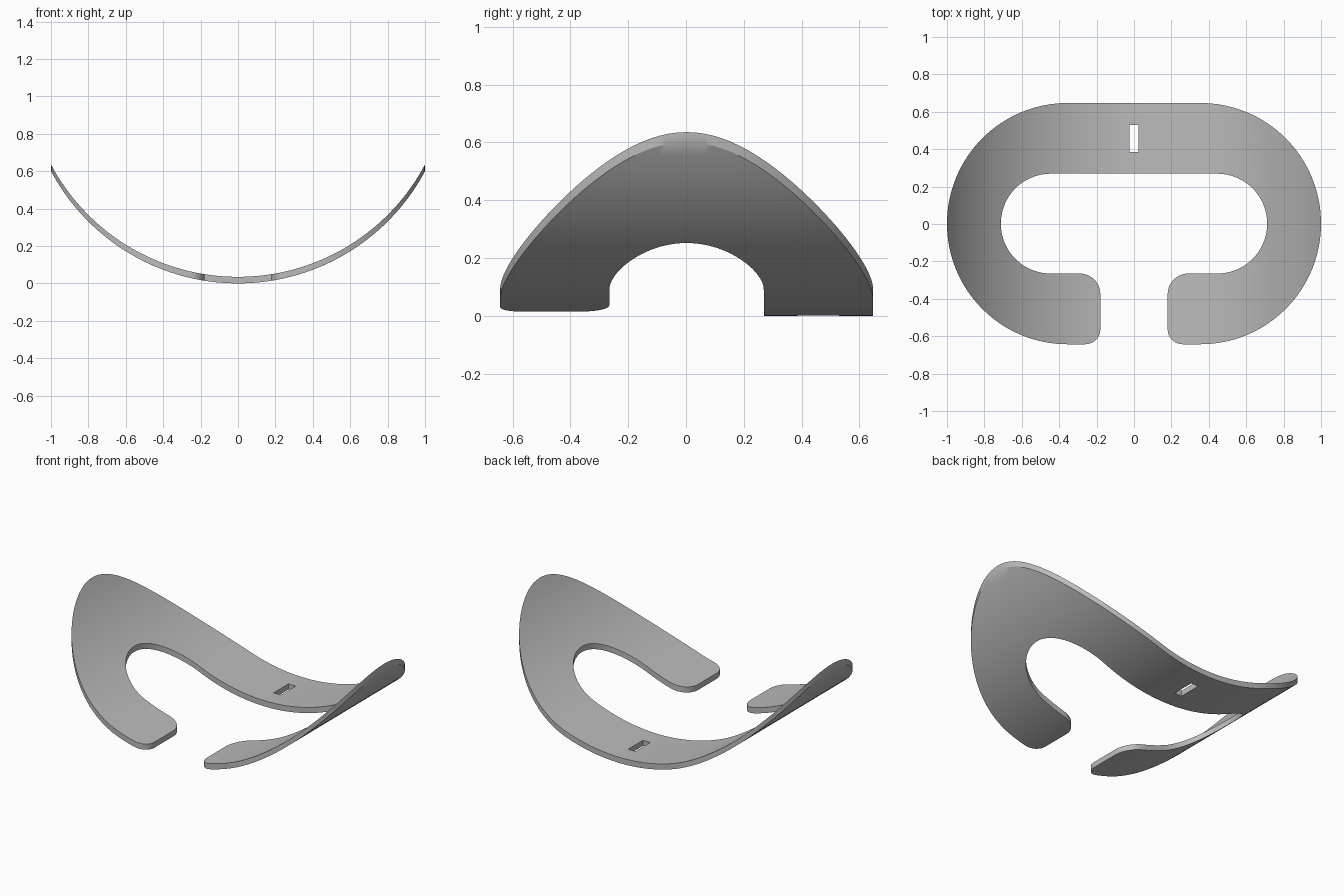
import bpy
import bmesh
import math

cube = bpy.data.objects.get("Cube")
if cube:
    bpy.data.objects.remove(cube, do_unlink=True)

BEND_RADIUS = 1.133
THICKNESS = 0.035
SLOT = (0.025, 0.385, 0.53)   # half width, front y, back y


def arc(cx, cy, radius, start, end, steps):
    """Points on an arc, angles in degrees."""
    angles = [math.radians(start + (end - start) * i / steps) for i in range(steps + 1)]
    return [(cx + radius * math.cos(a), cy + radius * math.sin(a)) for a in angles]


# Left half of the open ring: outer edge, rounded tip, inner edge
half = arc(0.355, 0.002, 0.645, 90, -90, 64)
half += arc(0.26, -0.563, 0.08, -90, -180, 10)
half += arc(0.29, -0.375, 0.11, 180, 90, 12)
half += arc(0.445, 0.002, 0.267, -90, 90, 40)
outline = half + [(-x, y) for x, y in reversed(half)]

bm = bmesh.new()
bm.faces.new([bm.verts.new((x, y, 0)) for x, y in outline])
bmesh.ops.triangulate(bm, faces=bm.faces[:])


def slice_plan(co, normal):
    bmesh.ops.bisect_plane(bm, geom=bm.verts[:] + bm.edges[:] + bm.faces[:],
                           dist=1e-5, plane_co=co, plane_no=normal)


# Cut into strips so the sheet can bend, then open the slot
for i in range(-39, 40):
    slice_plan((i / 40, 0, 0), (1, 0, 0))
for y in SLOT[1:]:
    slice_plan((0, y, 0), (0, 1, 0))
slot_faces = []
for f in bm.faces:
    c = f.calc_center_median()
    if abs(c.x) < SLOT[0] and SLOT[1] < c.y < SLOT[2]:
        slot_faces.append(f)
bmesh.ops.delete(bm, geom=slot_faces, context='FACES')

# Thicken, then bend the sheet upward along a circular arc
result = bmesh.ops.extrude_face_region(bm, geom=bm.faces[:], use_keep_orig=True)
for v in result["geom"]:
    if isinstance(v, bmesh.types.BMVert):
        v.co.z = THICKNESS
for v in bm.verts:
    v.co.z += BEND_RADIUS - math.sqrt(BEND_RADIUS ** 2 - min(abs(v.co.x), 1) ** 2)
bmesh.ops.recalc_face_normals(bm, faces=bm.faces[:])

mesh = bpy.data.meshes.new("curved_open_ring")
bm.to_mesh(mesh)
bm.free()
ring = bpy.data.objects.new("curved_open_ring", mesh)
bpy.context.scene.collection.objects.link(ring)

# Plain grey finish
grey = bpy.data.materials.new("plain_grey")
grey.use_nodes = True
color = (0.5, 0.5, 0.5, 1)
grey.diffuse_color = color
grey.node_tree.nodes["Principled BSDF"].inputs["Base Color"].default_value = color
mesh.materials.append(grey)

bpy.ops.object.select_all(action='DESELECT')
ring.select_set(True)
bpy.context.view_layer.objects.active = ring
bpy.ops.object.shade_smooth_by_angle(angle=math.radians(30))
